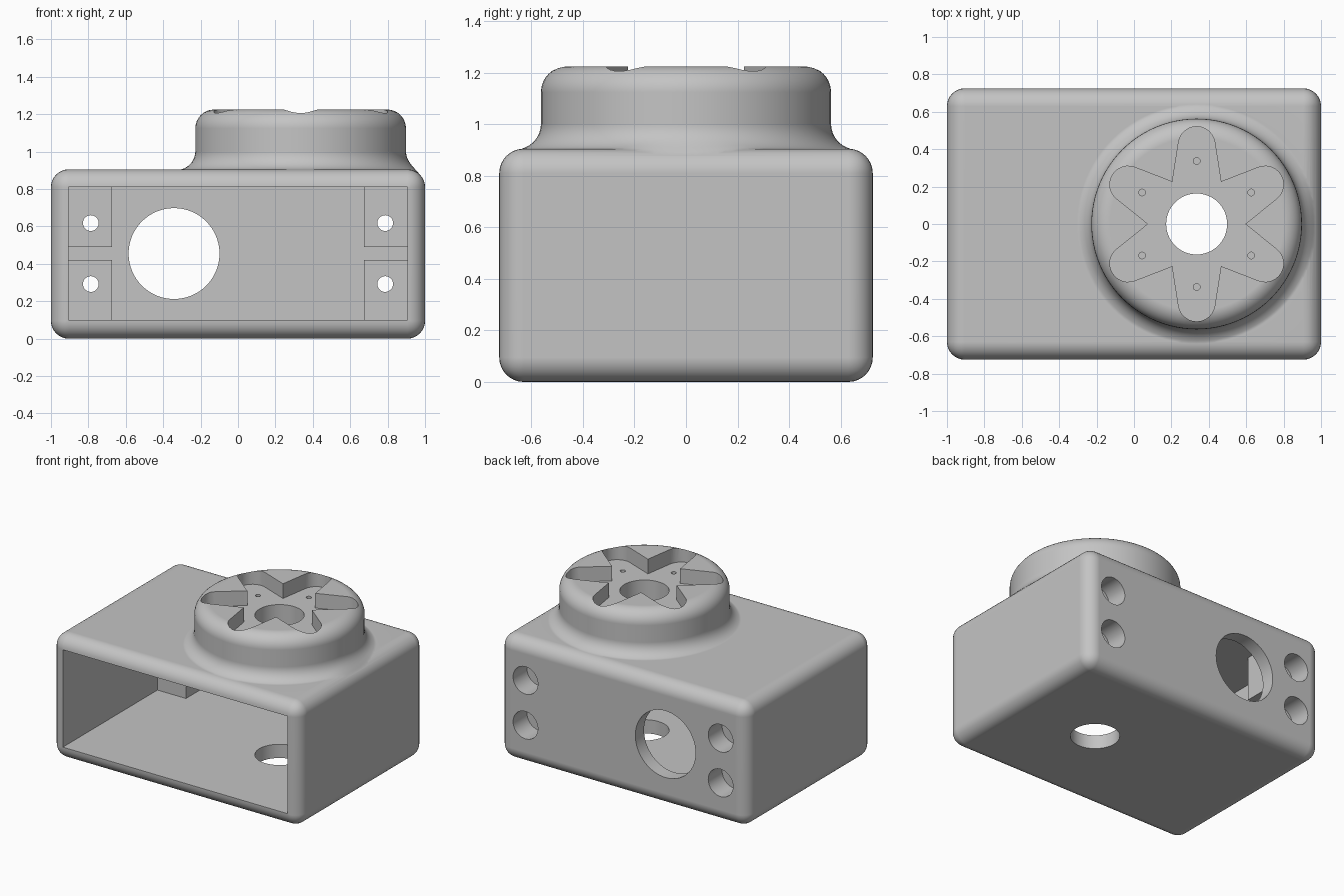
import bpy, bmesh
from math import sin, cos, pi, radians, sqrt
from mathutils import Matrix, Vector

if "Cube" in bpy.data.objects:
    bpy.data.objects.remove(bpy.data.objects["Cube"], do_unlink=True)

grey = bpy.data.materials.new("plain_grey")
grey.use_nodes = True
colour = (0.55, 0.55, 0.55, 1)
grey.diffuse_color = colour
for node in grey.node_tree.nodes:
    if node.type == 'BSDF_PRINCIPLED':
        node.inputs["Base Color"].default_value = colour
        node.inputs["Roughness"].default_value = 0.6

HALF_Y, TOP, ROUND = 0.725, 0.905, 0.095
HUB_X, HUB_R, HUB_TOP = 0.335, 0.563, 1.225


def make(name, bm):
    bmesh.ops.recalc_face_normals(bm, faces=bm.faces)
    mesh = bpy.data.meshes.new(name)
    bm.to_mesh(mesh)
    bm.free()
    mesh.materials.append(grey)
    obj = bpy.data.objects.new(name, mesh)
    bpy.context.scene.collection.objects.link(obj)
    return obj


def box(name, lo, hi, bevel=0):
    lo, hi = Vector(lo), Vector(hi)
    bm = bmesh.new()
    bmesh.ops.create_cube(bm, size=1)
    bmesh.ops.scale(bm, vec=hi - lo, verts=bm.verts)
    bmesh.ops.translate(bm, vec=(lo + hi) / 2, verts=bm.verts)
    if bevel:
        bmesh.ops.bevel(bm, geom=bm.edges[:], offset=bevel, segments=8,
                        profile=0.5, affect='EDGES')
    return make(name, bm)


def rod(name, start, end, radius, sides=48):
    start, end = Vector(start), Vector(end)
    axis = end - start
    bm = bmesh.new()
    turn = axis.to_track_quat('Z', 'Y').to_matrix().to_4x4()
    bmesh.ops.create_cone(bm, cap_ends=True, segments=sides, radius1=radius,
                          radius2=radius, depth=axis.length,
                          matrix=Matrix.Translation((start + end) / 2) @ turn)
    return make(name, bm)


def loft(name, rings):
    bm = bmesh.new()
    loops = [[bm.verts.new(p) for p in ring] for ring in rings]
    for a, b in zip(loops, loops[1:]):
        for i in range(len(a)):
            j = (i + 1) % len(a)
            bm.faces.new((a[i], a[j], b[j], b[i]))
    bm.faces.new(loops[0])
    bm.faces.new(loops[-1])
    return make(name, bm)


def combine(target, tool, operation):
    mod = target.modifiers.new("join", 'BOOLEAN')
    mod.operation, mod.solver, mod.object = operation, 'EXACT', tool
    bpy.context.view_layer.objects.active = target
    bpy.ops.object.modifier_apply(modifier=mod.name)
    bpy.data.objects.remove(tool, do_unlink=True)


def drop(distance):
    # how far the rounded box edge falls below the flat top
    t = min(max(distance, 0), ROUND)
    return ROUND - sqrt(ROUND * ROUND - t * t)


# Rounded box body
housing = box("housing", (-1, -HALF_Y, 0), (1, HALF_Y, TOP), ROUND)

# Round hub with a flared foot that follows the box edge
profile = [(0.5, 0.83)]
for i in range(9):
    a = i / 8 * pi / 2
    profile.append((HUB_R + 0.1 - 0.1 * sin(a), TOP + 0.097 - 0.1 * cos(a)))
for i in range(9):
    a = i / 8 * pi / 2
    profile.append((HUB_R - 0.1 + 0.1 * cos(a), HUB_TOP - 0.1 + 0.1 * sin(a)))
rings = []
for k, (r, z) in enumerate(profile):
    ring = []
    for i in range(96):
        x, y = HUB_X + r * cos(i * pi / 48), r * sin(i * pi / 48)
        fall = 0
        if 0 < k < 9:
            fall = max(drop(x - 1 + ROUND), drop(abs(y) - HALF_Y + ROUND))
        ring.append((x, y, z - fall))
    rings.append(ring)
combine(housing, loft("hub", rings), 'UNION')

# Open front cavity
combine(housing, box("cavity", (-0.905, -0.9, 0.1), (0.905, 0.625, 0.81)), 'DIFFERENCE')

# Four screw bosses with counterbored holes
for side in (-1, 1):
    xs = sorted((side * 0.675, side * 0.95))
    for low, high, z in ((0.05, 0.42, 0.292), (0.49, 0.86, 0.618)):
        combine(housing, box("boss", (xs[0], 0.365, low), (xs[1], 0.68, high)), 'UNION')
        x = side * 0.787
        combine(housing, rod("counterbore", (x, 0.565, z), (x, 0.8, z), 0.1), 'DIFFERENCE')
        combine(housing, rod("screw_hole", (x, 0.3, z), (x, 0.6, z), 0.042, 32), 'DIFFERENCE')

# Large hole in the back wall
combine(housing, rod("back_hole", (-0.342, 0.5, 0.455), (-0.342, 0.9, 0.455), 0.243, 64),
        'DIFFERENCE')

# Six-armed pocket in the hub
outline = []
for arm in range(6):
    base = radians(30 + 60 * arm)
    u, v = Vector((cos(base), sin(base))), Vector((-sin(base), cos(base)))
    for i in range(13):
        a = radians(-82 + 164 * i / 12)
        outline.append(u * (0.423 + 0.098 * cos(a)) + v * 0.098 * sin(a))
    a = base + radians(30)
    outline.append(Vector((cos(a), sin(a))) * 0.26)
pocket = [[(HUB_X + p.x, p.y, z) for p in outline] for z in (1.118, 1.4)]
combine(housing, loft("pocket", pocket), 'DIFFERENCE')

# Shaft bore and ring of small screw holes
combine(housing, rod("bore", (HUB_X, 0, -0.2), (HUB_X, 0, 1.5), 0.163, 64), 'DIFFERENCE')
for arm in range(6):
    a = radians(30 + 60 * arm)
    x, y = HUB_X + 0.337 * cos(a), 0.337 * sin(a)
    combine(housing, rod("pin_hole", (x, y, 0.7), (x, y, 1.3), 0.018, 16), 'DIFFERENCE')

# Smooth rounded surfaces, crisp edges
bpy.ops.object.select_all(action='DESELECT')
housing.select_set(True)
bpy.context.view_layer.objects.active = housing
bpy.ops.object.shade_smooth_by_angle(angle=radians(30))
weighted = housing.modifiers.new("even_shading", 'WEIGHTED_NORMAL')
weighted.keep_sharp = True
